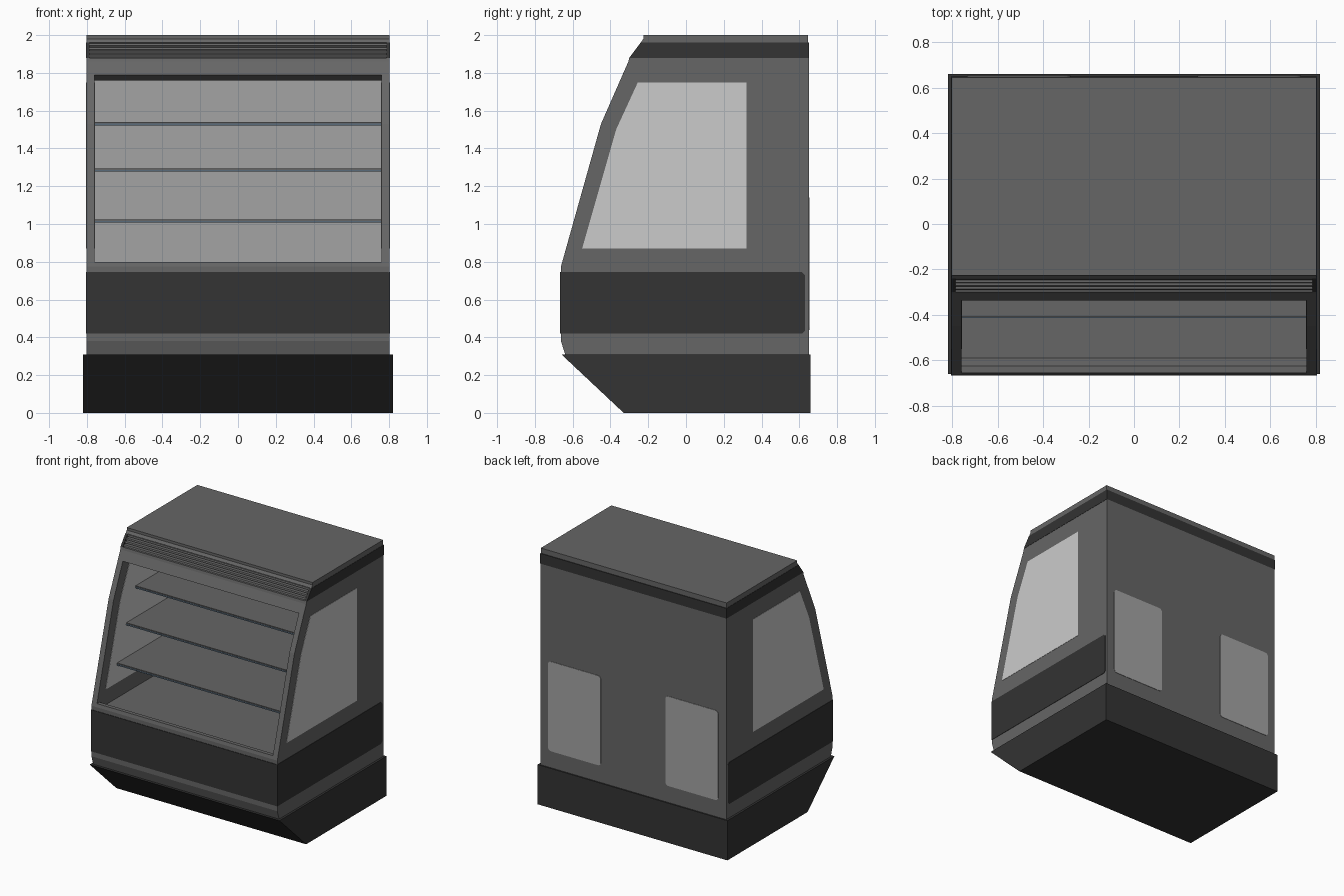
import bpy, bmesh, math
from mathutils import Vector

if "Cube" in bpy.data.objects:
    bpy.data.objects.remove(bpy.data.objects["Cube"])


def material(name, r, g, b):
    m = bpy.data.materials.new(name)
    m.diffuse_color = (r, g, b, 1)
    m.use_nodes = True
    m.node_tree.nodes["Principled BSDF"].inputs["Base Color"].default_value = m.diffuse_color
    return m


GREY = material("body grey", 0.133, 0.133, 0.133)
DARK = material("dark charcoal", 0.033, 0.033, 0.033)
PANE = material("pale pane", 0.6, 0.6, 0.6)
LINER = material("light grey liner", 0.37, 0.37, 0.37)
EDGE = material("blue grey edge", 0.10, 0.15, 0.20)


def prism(name, pts, a, b, mat, axis="x"):
    """Extrude a flat outline along an axis: (y,z) along x, or (x,z) along y."""
    bm = bmesh.new()

    def put(p, t):
        return (t, p[0], p[1]) if axis == "x" else (p[0], t, p[1])
    lo = [bm.verts.new(put(p, a)) for p in pts]
    hi = [bm.verts.new(put(p, b)) for p in pts]
    bm.faces.new(lo)
    bm.faces.new(hi[::-1])
    n = len(pts)
    for i in range(n):
        j = (i + 1) % n
        bm.faces.new((lo[i], hi[i], hi[j], lo[j]))
    bmesh.ops.recalc_face_normals(bm, faces=bm.faces)
    me = bpy.data.meshes.new(name)
    bm.to_mesh(me)
    bm.free()
    me.materials.append(mat)
    ob = bpy.data.objects.new(name, me)
    bpy.context.collection.objects.link(ob)
    return ob


def rect(a0, a1, b0, b1):
    return [(a0, b0), (a1, b0), (a1, b1), (a0, b1)]


def rounded(a0, a1, b0, b1, r, seg=4):
    """Rectangle outline with rounded corners."""
    out = []
    for k, (cx, cy) in enumerate(rect(a0 + r, a1 - r, b0 + r, b1 - r)):
        for i in range(seg + 1):
            t = math.pi * (1 + k / 2) + math.pi / 2 * i / seg
            out.append((cx + r * math.cos(t), cy + r * math.sin(t)))
    return out


W, IN = 0.803, 0.76          # outer and inner half widths
BACK = 0.34                  # inner rear wall position

# Plinth with the sloped toe
prism("plinth", [(-0.66, 0.31), (-0.33, 0), (0.66, 0), (0.66, 0.31)],
      -0.82, 0.82, DARK)

# Side walls with panes inside and out, and lower side panels
wall = [(-0.64, 0.31), (-0.662, 0.38), (-0.662, 0.775), (-0.45, 1.53),
        (-0.305, 1.86), (-0.30, 1.88), (0.65, 1.88), (0.65, 0.31)]
pane = [(-0.55, 0.87), (-0.37, 1.50), (-0.255, 1.75), (0.32, 1.75), (0.32, 0.87)]
panel = [(-0.666, 0.42), (-0.666, 0.745), (0.615, 0.745), (0.63, 0.73),
         (0.63, 0.435), (0.615, 0.42)]
for s, side in ((-1, "left"), (1, "right")):
    prism(side + "_wall", wall, s * IN, s * W, GREY)
    prism(side + "_outer_pane", pane, s * W, s * (W + 0.002), PANE)
    prism(side + "_inner_pane", pane, s * (IN - 0.002), s * IN, PANE)
    prism(side + "_lower_panel", panel, s * (W - 0.005), s * (W + 0.003), DARK)
    # pale rounded service plate on the back
    prism(side + "_service_plate",
          rounded(*sorted((s * 0.28, s * 0.735)), 0.44, 1.14, 0.025),
          0.649, 0.653, LINER, "y")

# Front lower panel
prism("front_lower_panel", rounded(-W, W, 0.42, 0.745, 0.012),
      -0.666, -0.655, DARK, "y")

# Tub with raised front sill
prism("tub", [(-0.64, 0.31), (-0.662, 0.38), (-0.662, 0.775), (-0.655, 0.80),
              (-0.625, 0.80), (-0.59, 0.75), (BACK, 0.75), (BACK, 0.31)],
      -IN, IN, GREY)

# Rear body, and the light liner facing the shelves
prism("rear_body", rect(BACK, 0.65, 0.31, 1.88), -IN, IN, GREY)
prism("rear_liner", rect(BACK - 0.004, BACK, 0.75, 1.76), -IN, IN, LINER)

# Header above the opening
prism("header", [(-0.336, 1.79), (-0.305, 1.86), (-0.30, 1.88), (BACK, 1.88),
                 (BACK, 1.76), (-0.25, 1.76)], -IN, IN, GREY)

# Shelves, deeper towards the bottom, with a thin front edge strip
for i, (z, y) in enumerate(((1.54, -0.18), (1.295, -0.295), (1.025, -0.41))):
    prism(f"shelf_{i + 1}", rect(y, BACK, z - 0.016, z), -IN, IN, GREY)
    prism(f"shelf_edge_{i + 1}", rect(y - 0.003, y, z - 0.018, z - 0.008),
          -IN, IN, EDGE)

# Dark band under the roof: recessed middle and full-depth end cheeks
prism("vent_band", [(-0.255, 1.88), (-0.205, 1.96), (0.65, 1.96), (0.65, 1.88)],
      -0.785, 0.785, DARK)
cheek = [(-0.30, 1.88), (-0.24, 1.96), (0.65, 1.96), (0.65, 1.88)]
for s, side in ((-1, "left"), (1, "right")):
    prism(side + "_vent_cheek", cheek, s * 0.785, s * (W + 0.002), DARK)

# Vent slats following the slope
for i in range(4):
    t = (i + 0.5) / 4
    y, z = -0.30 + 0.06 * t, 1.88 + 0.08 * t
    prism(f"vent_slat_{i + 1}",
          [(y + 0.002, z - 0.006), (y + 0.006, z + 0.005),
           (y + 0.05, z + 0.005), (y + 0.05, z - 0.006)], -0.785, 0.785, GREY)

# Roof cap
prism("roof_cap", [(-0.24, 1.96), (-0.226, 1.98), (-0.226, 2.0), (0.645, 2.0),
                   (0.645, 1.96)], -W, W, GREY)
